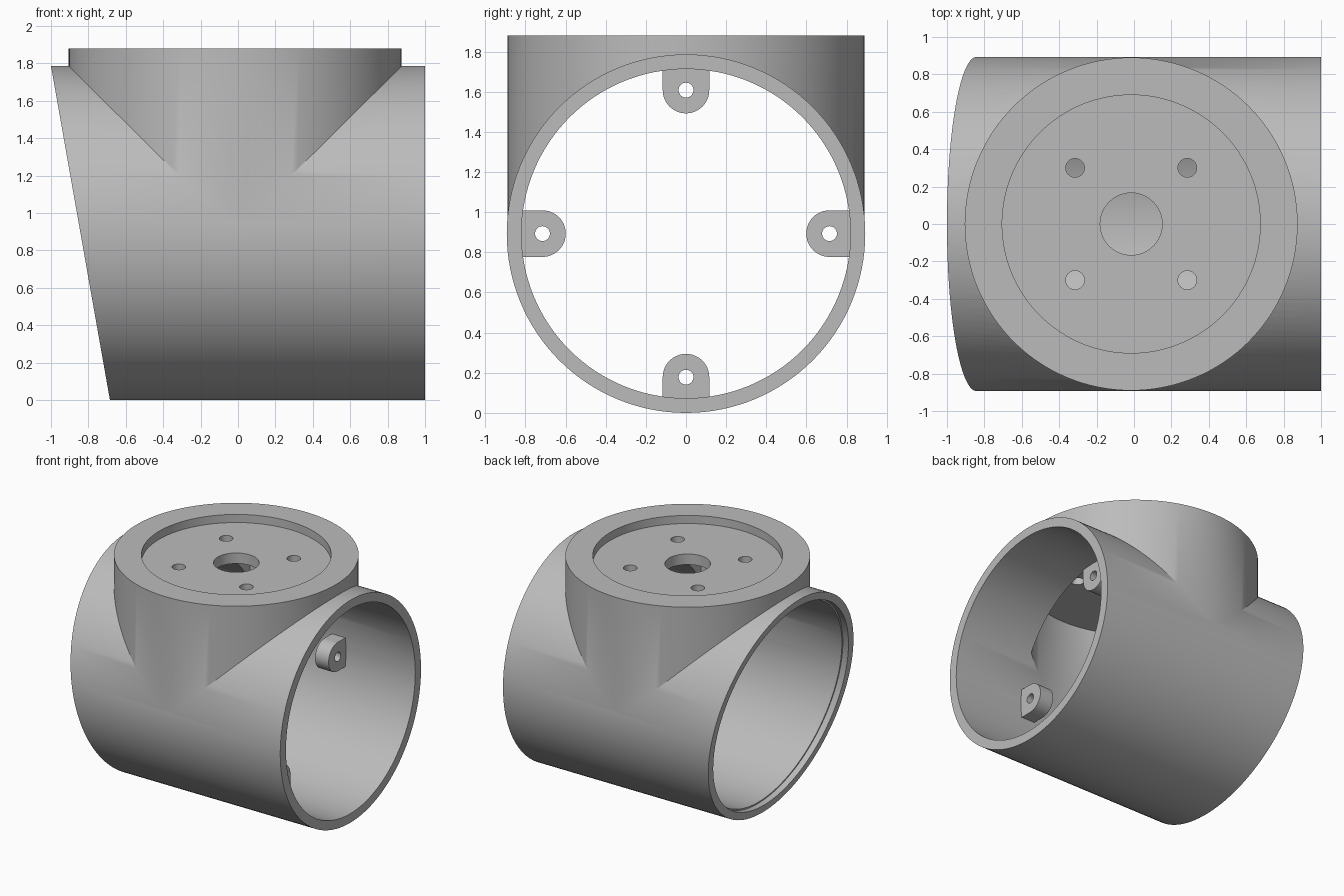
import bpy, bmesh, math
from mathutils import Matrix, Vector

old = bpy.data.objects.get("Cube")
if old:
    bpy.data.objects.remove(old, do_unlink=True)

grey = bpy.data.materials.new("plain_grey")
grey.use_nodes = True
COLOUR = (0.5, 0.5, 0.5, 1)
grey.diffuse_color = COLOUR
grey.node_tree.nodes["Principled BSDF"].inputs["Base Color"].default_value = COLOUR

AXIS_Z = 0.893      # height of the pipe axis
OUTER = 0.893       # pipe outer radius
BORE = 0.82         # pipe inner radius
HUB_X = -0.015      # centre of the upright branch
TOP = 1.88
FLOOR = 1.815       # recess floor
CEILING = 1.73      # underside of the plate


def make_object(name, bm):
    bmesh.ops.recalc_face_normals(bm, faces=bm.faces[:])
    mesh = bpy.data.meshes.new(name)
    bm.to_mesh(mesh)
    bm.free()
    mesh.materials.append(grey)
    obj = bpy.data.objects.new(name, mesh)
    bpy.context.collection.objects.link(obj)
    return obj


def cylinder(name, radius, start, end, axis="Z", segments=128):
    """Cylinder between two points that share an axis."""
    start, end = Vector(start), Vector(end)
    turn = Matrix.Rotation(math.pi / 2, 4, "Y") if axis == "X" else Matrix()
    bm = bmesh.new()
    bmesh.ops.create_cone(bm, cap_ends=True, segments=segments, radius1=radius,
                          radius2=radius, depth=(end - start).length,
                          matrix=Matrix.Translation((start + end) / 2) @ turn)
    return make_object(name, bm)


def box(name, low, high):
    low, high = Vector(low), Vector(high)
    bm = bmesh.new()
    bmesh.ops.create_cube(bm, size=1, matrix=Matrix.Translation((low + high) / 2)
                          @ Matrix.Diagonal((*(high - low), 1)))
    return make_object(name, bm)


def combine(target, other, operation):
    """Apply one boolean and discard the helper."""
    mod = target.modifiers.new("shape", "BOOLEAN")
    mod.operation, mod.object, mod.solver = operation, other, "EXACT"
    bpy.context.view_layer.objects.active = target
    bpy.ops.object.modifier_apply(modifier=mod.name)
    bpy.data.objects.remove(other, do_unlink=True)


def slant(obj, shift, limit):
    """Lean the end vertices left of the limit along the sloped end plane."""
    for v in obj.data.vertices:
        if v.co.x < limit:
            v.co.x = -1 + shift + (2 * OUTER - v.co.z) * 0.1765


def finish(obj):
    bpy.ops.object.select_all(action="DESELECT")
    obj.select_set(True)
    bpy.context.view_layer.objects.active = obj
    bpy.ops.object.shade_smooth_by_angle(angle=math.radians(28))


# Pipe with one sloped end, joined to the upright branch
body = cylinder("pipe_body", OUTER, (-1, 0, AXIS_Z), (1, 0, AXIS_Z), "X")
slant(body, 0, 0)
branch = cylinder("branch", 0.89, (HUB_X, 0, AXIS_Z + 0.01), (HUB_X, 0, TOP))
combine(body, branch, "UNION")

# Bore and the shallow lip inside the sloped end
bore = cylinder("bore", BORE, (-1.3, 0, AXIS_Z), (1.3, 0, AXIS_Z), "X")
combine(body, bore, "DIFFERENCE")
lip = cylinder("lip", BORE + 0.012, (-1, 0, AXIS_Z), (1, 0, AXIS_Z), "X")
for v in lip.data.vertices:
    v.co.x = (-1.1 if v.co.x < 0 else -0.95) + (2 * OUTER - v.co.z) * 0.1765
combine(body, lip, "DIFFERENCE")

# Cavity under the plate, flat on two sides
cavity = cylinder("cavity", BORE - 0.002, (HUB_X, 0, AXIS_Z - 0.01), (HUB_X, 0, CEILING))
combine(cavity, box("slab", (HUB_X - 0.385, -1, 0.5), (HUB_X + 0.385, 1, 2)), "INTERSECT")
combine(body, cavity, "DIFFERENCE")

# Round recess, centre hole and four screw holes
combine(body, cylinder("recess", 0.69, (HUB_X, 0, FLOOR), (HUB_X, 0, 2)), "DIFFERENCE")
holes = [(0, 0, 0.166)] + [(x, y, 0.05) for x in (-0.3, 0.3) for y in (-0.3, 0.3)]
for x, y, radius in holes:
    x += HUB_X
    combine(body, cylinder("hole", radius, (x, y, 1.5), (x, y, 2), segments=48), "DIFFERENCE")
finish(body)

# Four drilled mounting tabs around the bore
TAB_BACK, TAB_FRONT, TAB_R = 0.265, 0.385, 0.116
for i, place in enumerate(("top", "left", "bottom", "right")):
    tab = cylinder("mounting_tab_" + place, TAB_R, (TAB_BACK, 0, 0.715),
                   (TAB_FRONT, 0, 0.715), "X", 48)
    combine(tab, box("root", (TAB_BACK, -TAB_R, 0.715), (TAB_FRONT, TAB_R, 0.845)), "UNION")
    drill = cylinder("drill", 0.037, (0, 0, 0.715), (1, 0, 0.715), "X", 32)
    combine(tab, drill, "DIFFERENCE")
    tab.data.transform(Matrix.Translation((0, 0, AXIS_Z))
                       @ Matrix.Rotation(i * math.pi / 2, 4, "X"))
    finish(tab)
